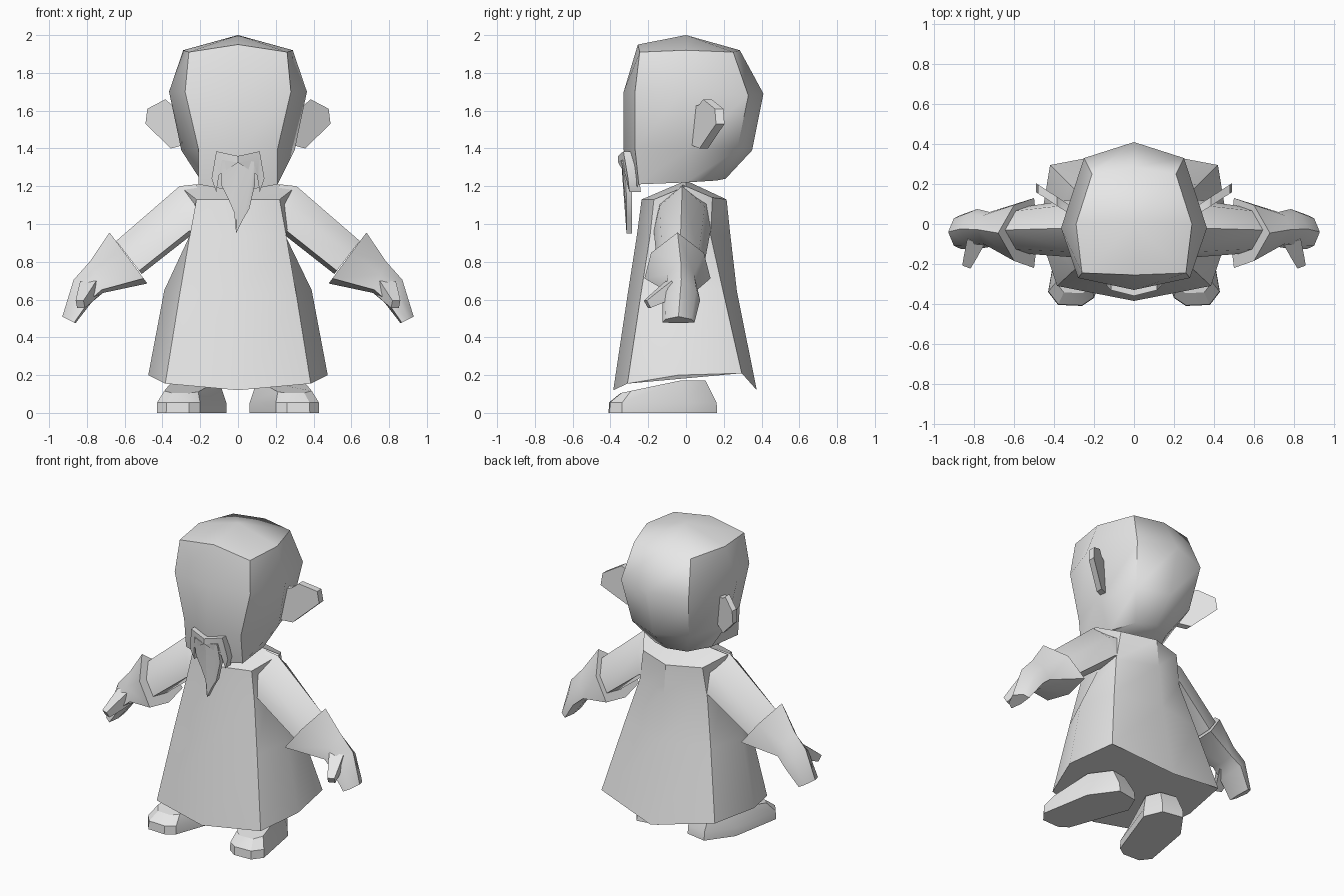
import bpy, bmesh, math
from mathutils import Vector

if "Cube" in bpy.data.objects:
    bpy.data.objects.remove(bpy.data.objects["Cube"])

grey = bpy.data.materials.new("plain grey")
grey.diffuse_color = (0.8, 0.8, 0.8, 1)
grey.use_nodes = True
grey.node_tree.nodes["Principled BSDF"].inputs["Base Color"].default_value = grey.diffuse_color


def finish(name, bm, angle=40, mirror=False):
    bmesh.ops.recalc_face_normals(bm, faces=bm.faces)
    me = bpy.data.meshes.new(name)
    bm.to_mesh(me)
    bm.free()
    me.materials.append(grey)
    ob = bpy.data.objects.new(name, me)
    bpy.context.collection.objects.link(ob)
    bpy.ops.object.select_all(action='DESELECT')
    ob.select_set(True)
    bpy.context.view_layer.objects.active = ob
    bpy.ops.object.shade_smooth_by_angle(angle=math.radians(angle))
    if mirror:
        mod = ob.modifiers.new("mirror", 'MIRROR')
        mod.use_mirror_merge = False
    return ob


def loft(bm, rings, pole=None):
    """Skin a row of equal rings; the ends are closed flat, or to a pole at the last ring."""
    loops = [[bm.verts.new(p) for p in r] for r in rings]
    n = len(loops[0])
    for a, b in zip(loops, loops[1:]):
        for i in range(n):
            j = (i + 1) % n
            bm.faces.new((a[i], a[j], b[j], b[i]))
    bm.faces.new(loops[0])
    if pole:
        tip = bm.verts.new(pole)
        for i in range(n):
            bm.faces.new((loops[-1][i], loops[-1][(i + 1) % n], tip))
    else:
        bm.faces.new(loops[-1])


def symmetric(half):
    """Front-to-back half ring, completed on the other side."""
    return half + [(-x, y, z) for x, y, z in half[-2:0:-1]]


def limb_ring(top, bottom, y0, y1):
    """Six-sided section between a top and a bottom point in the xz plane."""
    mid, half = (y0 + y1) / 2, (y1 - y0) / 2
    out = []
    for t, w in ((0, 0), (.4, .8), (.9, 1), (1, 0), (.9, -1), (.4, -.8)):
        out.append((top[0] + (bottom[0] - top[0]) * t, mid + w * half,
                    top[1] + (bottom[1] - top[1]) * t))
    return out


def plate(name, outline, front, thick, angle=30, mirror=False):
    """Outline in xz, bent in y by the function front(x, z) and thickened."""
    bm = bmesh.new()
    loft(bm, [[(x, front(x, z), z) for x, z in outline],
              [(x, front(x, z) + thick, z) for x, z in outline]])
    bmesh.ops.triangulate(bm, faces=[f for f in bm.faces if len(f.verts) > 4])
    return finish(name, bm, angle, mirror)


# Head: four rings from chin to crown
bm = bmesh.new()
loft(bm, [symmetric(h) for h in (
    [(0, -.275, 1.17), (.21, -.25, 1.21), (.19, 0, 1.22), (.12, .16, 1.23), (0, .21, 1.24)],
    [(0, -.33, 1.39), (.21, -.27, 1.40), (.30, 0, 1.39), (.21, .27, 1.39), (0, .35, 1.39)],
    [(0, -.33, 1.70), (.28, -.27, 1.70), (.365, -.02, 1.70), (.25, .33, 1.68), (0, .41, 1.69)],
    [(0, -.255, 1.95), (.26, -.245, 1.91), (.29, 0, 1.92), (.21, .25, 1.91), (0, .285, 1.92)],
)], pole=(0, 0, 2.0))
finish("head", bm, 50)

# Ears: thin slabs swept backwards
plate("ear", [(.29, 1.62), (.35, 1.63), (.385, 1.66), (.48, 1.61), (.49, 1.53),
              (.355, 1.40), (.28, 1.42)],
      lambda x, z: .055 + (x - .33) * .65, .045, 35, True)

# Moustache with drooping ends
mo = [(0, 1.36), (.115, 1.385), (.14, 1.24), (.115, 1.17), (.10, 1.26), (.085, 1.34), (0, 1.325)]
plate("moustache", mo + [(-x, z) for x, z in mo[:0:-1] if x],
      lambda x, z: -.36 + abs(x) * .25 + max(0, 1.33 - z) * .2, .06)

# Pointed beard
plate("beard", [(-.085, 1.33), (0, 1.345), (.085, 1.33), (.09, 1.21), (.06, 1.08), (.03, 1.03),
                (-.01, .95), (-.02, 1.06), (-.055, 1.14), (-.09, 1.21)],
      lambda x, z: -.315 - max(0, z - 1.2) * .2, .03)

# Robe: flared from shoulders to hem, sides pinched at the armpits
bm = bmesh.new()
loft(bm, [symmetric(h) for h in (
    [(0, -.385, .12), (.385, -.31, .155), (.475, -.04, .20), (.42, .295, .21), (0, .375, .12)],
    [(0, -.307, .64), (.31, -.24, .62), (.39, -.04, .65), (.32, .195, .65), (0, .27, .64)],
    [(0, -.26, .94), (.255, -.19, .94), (.25, -.04, .94), (.25, .13, .94), (0, .235, .94)],
    [(0, -.235, 1.13), (.22, -.17, 1.13), (.31, 0, 1.20), (.22, .14, 1.14), (0, .215, 1.13)],
)], pole=(0, 0, 1.23))
finish("robe", bm, 38)

# Sleeves
bm = bmesh.new()
loft(bm, [limb_ring((.22, 1.21), (.19, .96), -.17, .14),
          limb_ring((.31, 1.20), (.255, .935), -.17, .13),
          limb_ring((.645, .91), (.51, .735), -.15, .09)])
finish("sleeve", bm, 45, True)

# Gloves: wide cuff, wrist, palm and finger block
bm = bmesh.new()
loft(bm, [limb_ring((.68, .955), (.48, .685), -.22, .13),
          limb_ring((.785, .80), (.715, .635), -.115, .06),
          limb_ring((.87, .705), (.775, .585), -.125, .075),
          limb_ring((.93, .51), (.86, .475), -.125, .045)])
finish("glove", bm, 45, True)

# Thumbs
bm = bmesh.new()
a, b = Vector((.785, -.07, .66)), Vector((.835, -.205, .575))
axis = (b - a).normalized()
u = axis.cross(Vector((0, 0, 1))).normalized()
v = axis.cross(u)
loft(bm, [[c + u * r * sx + v * r * sy for sx, sy in ((1, 1), (-1, 1), (-1, -1), (1, -1))]
          for c, r in ((a, .045), (a.lerp(b, .6), .032), (b, .022))])
finish("thumb", bm, 35, True)

# Feet: turned-out soles with a sloping bevelled upper
sole = [(.20, -.37), (.26, -.41), (.38, -.405), (.43, -.34), (.37, 0), (.25, .165),
        (.11, .14), (.06, .02)]
cx, cy = .25, -.12


def foot_ring(scale, height):
    return [(cx + (x - cx) * scale, cy + (y - cy) * scale, height(y)) for x, y in sole]


bm = bmesh.new()
loft(bm, [foot_ring(1, lambda y: 0), foot_ring(.99, lambda y: .055),
          foot_ring(.78, lambda y: min(.172, .105 + (y + .41) * .165))])
finish("foot", bm, 30, True)
